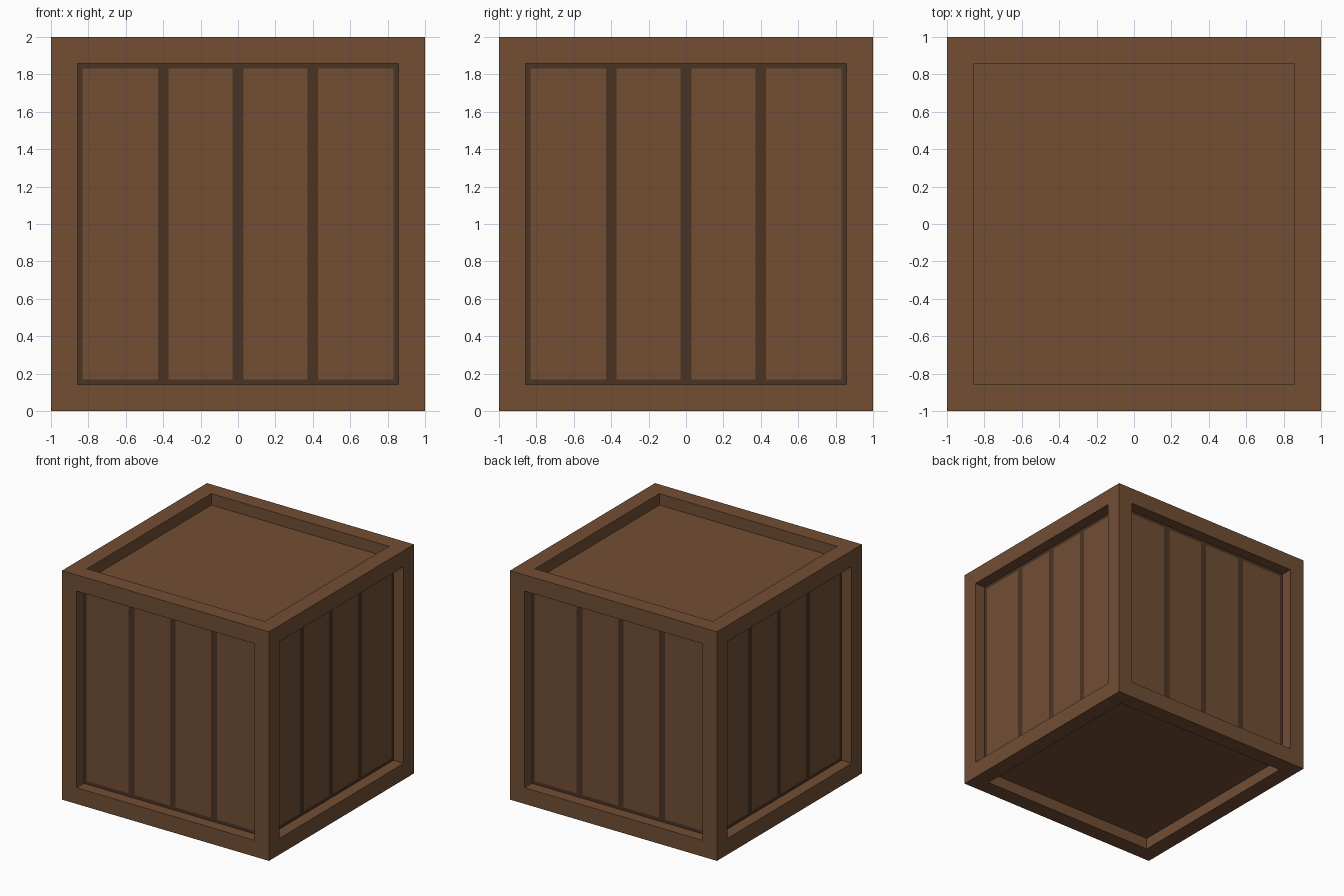
import bpy, bmesh
from mathutils import Vector

SIZE = 2.0      # crate edge
FRAME = 0.2     # frame beam width
DEPTH = 0.1     # panel recess
GAP = 0.04      # dark border round each plank
PLANKS = 4

cube = bpy.data.objects.get("Cube")
if cube:
    bpy.data.objects.remove(cube, do_unlink=True)


def make_material(name, color):
    mat = bpy.data.materials.new(name)
    mat.use_nodes = True
    mat.diffuse_color = color
    mat.node_tree.nodes["Principled BSDF"].inputs["Base Color"].default_value = color
    return mat


wood = make_material("brown wood", (0.168, 0.076, 0.034, 1))
seam = make_material("dark seam", (0.069, 0.034, 0.017, 1))

# Crate body
bm = bmesh.new()
bmesh.ops.create_cube(bm, size=SIZE)
bmesh.ops.translate(bm, verts=bm.verts, vec=(0, 0, SIZE / 2))
bm.normal_update()

# Frame beams round a sunken panel on every side
panels = list(bm.faces)
bmesh.ops.inset_individual(bm, faces=panels, thickness=FRAME)
bmesh.ops.inset_individual(bm, faces=panels, thickness=0, depth=-DEPTH)
bm.normal_update()

# Upright planks on the four walls, split by dark seams
for panel in [f for f in panels if abs(f.normal.z) < 0.5]:
    across = panel.normal.cross(Vector((0, 0, 1)))
    planks = [panel]
    width = (SIZE - 2 * FRAME) / PLANKS
    for i in range(1, PLANKS):
        geom = planks + list({e for f in planks for e in f.edges}) \
            + list({v for f in planks for v in f.verts})
        cut = bmesh.ops.bisect_plane(
            bm, geom=geom, plane_no=across,
            plane_co=across * (i - PLANKS / 2) * width)
        planks = [g for g in cut["geom"] if isinstance(g, bmesh.types.BMFace)]
    border = bmesh.ops.inset_individual(bm, faces=planks, thickness=GAP)
    for face in border["faces"]:
        face.material_index = 1

mesh = bpy.data.meshes.new("crate")
bm.to_mesh(mesh)
bm.free()
mesh.materials.append(wood)
mesh.materials.append(seam)
crate = bpy.data.objects.new("crate", mesh)
bpy.context.collection.objects.link(crate)
